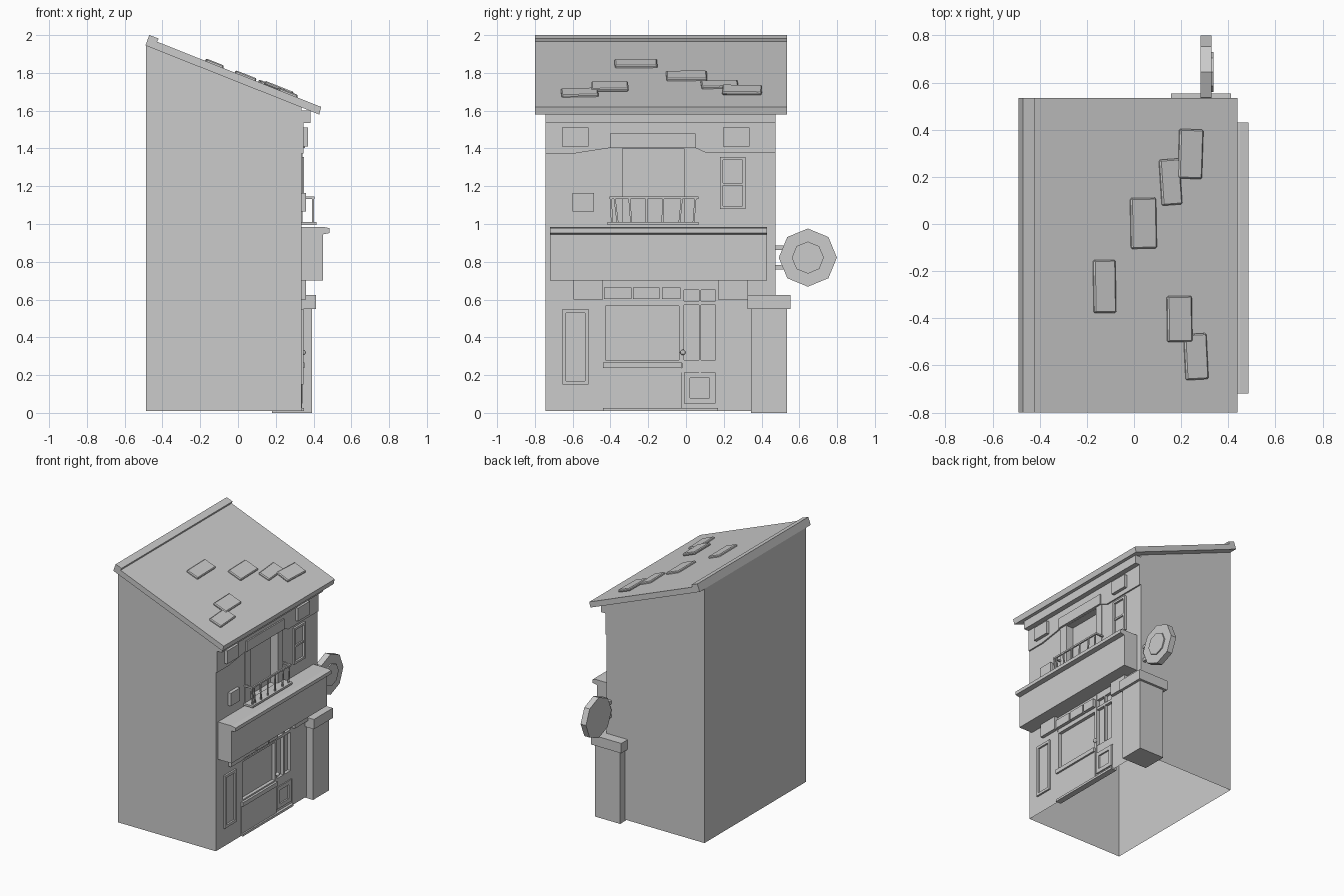
import bpy, bmesh, math
from mathutils import Vector, Matrix

if "Cube" in bpy.data.objects:
    bpy.data.objects.remove(bpy.data.objects["Cube"])

WALL = 0.335          # x of the street facade


def prism(name, pts, a, b, axis='Y'):
    """Extrude a 2D profile: axis Y takes (x, z) points, axis X takes (y, z)."""
    bm = bmesh.new()
    place = (lambda p, t: (p[0], t, p[1])) if axis == 'Y' else (lambda p, t: (t, p[0], p[1]))
    face = bm.faces.new([bm.verts.new(place(p, a)) for p in pts])
    ext = bmesh.ops.extrude_face_region(bm, geom=[face])
    move = Vector((0, b - a, 0)) if axis == 'Y' else Vector((b - a, 0, 0))
    bmesh.ops.translate(bm, vec=move,
                        verts=[v for v in ext['geom'] if isinstance(v, bmesh.types.BMVert)])
    bmesh.ops.recalc_face_normals(bm, faces=bm.faces)
    return add(name, bm)


def add(name, bm):
    me = bpy.data.meshes.new(name)
    bm.to_mesh(me)
    bm.free()
    ob = bpy.data.objects.new(name, me)
    bpy.context.collection.objects.link(ob)
    return ob


def box(name, y0, y1, z0, z1, x1, x0=WALL - 0.005):
    return prism(name, [(y0, z0), (y1, z0), (y1, z1), (y0, z1)], x0, x1, 'X')


def frame(name, y0, y1, z0, z1, w, x1, x0=WALL - 0.005):
    box(name + "_bottom", y0, y1, z0, z0 + w, x1, x0)
    box(name + "_top", y0, y1, z1 - w, z1, x1, x0)
    box(name + "_left", y0, y0 + w, z0 + w, z1 - w, x1, x0)
    box(name + "_right", y1 - w, y1, z0 + w, z1 - w, x1, x0)


# Main building shell with recesses for balcony door and shopfront, open underneath
body = prism("building_body", [(-0.488, 0.01), (WALL, 0.01), (WALL, 1.618), (-0.488, 1.945)],
             -0.745, 0.475)
cuts = [box("door_cutter", -0.335, -0.01, 1.0, 1.40, 0.5, 0.28),
        box("shop_cutter", -0.44, 0.17, 0.025, 0.70, 0.5, 0.31)]
for c in cuts:
    c.hide_render = True
    m = body.modifiers.new("recess", 'BOOLEAN')
    m.operation, m.solver, m.object = 'DIFFERENCE', 'EXACT', c
bpy.context.view_layer.objects.active = body
for m in list(body.modifiers):
    bpy.ops.object.modifier_apply(modifier=m.name)
for c in cuts:
    bpy.data.objects.remove(c)
bm = bmesh.new()
bm.from_mesh(body.data)
bmesh.ops.delete(bm, geom=[f for f in bm.faces if f.calc_center_median().z < 0.012],
                 context='FACES')
bm.to_mesh(body.data)
bm.free()

# Sloping roof with raised back lip
prism("roof", [(-0.49, 1.945), (0.43, 1.58), (0.44, 1.62), (-0.428, 1.965),
               (-0.42, 1.982), (-0.47, 2.0)], -0.8, 0.535)

# Loose roof tiles: centre x, centre y, size x, size y, yaw, lift
slope = math.atan2(0.345, 0.868)
for i, (x, y, sx, sy, yaw, lift) in enumerate([
        (0.24, 0.297, 0.10, 0.21, -2, 0.010), (0.155, 0.178, 0.085, 0.195, 4, 0.004),
        (0.04, 0.003, 0.108, 0.215, 1, 0.004), (-0.125, -0.265, 0.093, 0.225, 1, 0.004),
        (0.193, -0.403, 0.104, 0.195, 1, 0.010), (0.263, -0.563, 0.095, 0.195, 3, 0.004)]):
    bm = bmesh.new()
    bmesh.ops.create_cube(bm, size=1, matrix=Matrix.Diagonal((sx / math.cos(slope), sy, 0.02, 1)))
    bmesh.ops.bevel(bm, geom=bm.edges[:], offset=0.006, segments=1, affect='EDGES')
    tile = add(f"roof_tile_{i + 1}", bm)
    z = 1.62 + (0.44 - x) * math.tan(slope) + lift
    tile.matrix_world = (Matrix.Translation((x, y, z)) @ Matrix.Rotation(slope, 4, 'Y')
                         @ Matrix.Rotation(math.radians(yaw), 4, 'Z'))

# Cornice, stepped frieze and blocks
box("cornice", -0.745, 0.475, 1.535, 1.6, 0.385)
prism("frieze", [(-0.745, 1.372), (-0.6, 1.372), (-0.4, 1.403), (0.05, 1.403), (0.11, 1.375),
                 (0.475, 1.375), (0.475, 1.54), (-0.745, 1.54)], WALL - 0.005, 0.346, 'X')
for n, y in (("left", -0.657), ("right", 0.195)):
    box("frieze_block_" + n, y, y + 0.14, 1.41, 1.51, 0.37)
box("wall_block", -0.6, -0.488, 1.065, 1.163, 0.36)

# Balcony door surround
box("balcony_header", -0.402, 0.05, 1.402, 1.48, 0.356)
box("balcony_jamb_left", -0.402, -0.335, 1.0, 1.402, 0.342)
box("balcony_jamb_right", -0.01, 0.05, 1.0, 1.402, 0.342)

# Balcony floor and slightly bent railing
box("balcony_floor", -0.415, 0.065, 0.995, 1.01, 0.415)
box("balcony_rail", -0.405, 0.065, 1.133, 1.145, 0.404, 0.392)
for n, y in (("left", -0.405), ("right", 0.053)):
    box("balcony_side_rail_" + n, y, y + 0.012, 1.133, 1.145, 0.395)
for i, (yb, yt) in enumerate([(-0.392, -0.398), (-0.362, -0.378), (-0.29, -0.30), (-0.21, -0.21),
                              (-0.125, -0.12), (-0.035, -0.022), (0.04, 0.05)]):
    w = 0.005
    prism(f"baluster_{i + 1}", [(yb - w, 1.005), (yb + w, 1.005), (yt + w, 1.137), (yt - w, 1.137)],
          0.393, 0.402, 'X')

# Upper sash window
frame("upper_window", 0.18, 0.315, 1.08, 1.355, 0.016, 0.35)
box("upper_window_bar", 0.196, 0.299, 1.205, 1.218, 0.346)

# Shop fascia board with projecting cap
prism("fascia", [(0.33, 0.70), (0.45, 0.70), (0.45, 0.945), (0.485, 0.952),
                 (0.485, 0.978), (0.45, 0.985), (0.33, 0.985)], -0.72, 0.43)
for n, y in (("left", -0.595), ("right", 0.17)):
    box("fascia_bracket_" + n, y, y + 0.155, 0.60, 0.705, 0.36)

# Shopfront: window, transom blocks, sill, lower panel
BACK = 0.305
frame("shop_window", -0.44, -0.022, 0.265, 0.58, 0.014, 0.335, BACK)
box("transom_board", -0.44, -0.022, 0.58, 0.70, 0.33, BACK)
for i in range(3):
    y = -0.434 + i * 0.153
    box(f"transom_block_{i + 1}", y, y + [0.145, 0.14, 0.1][i], 0.602, 0.665, 0.355, BACK)
box("shop_sill", -0.44, -0.025, 0.237, 0.268, 0.352, BACK)
box("shop_lower_panel", -0.44, -0.022, 0.025, 0.237, 0.338, BACK)
box("door_step", -0.44, 0.17, 0.01, 0.027, 0.35, BACK)

# Shop door: stiles, glazing bars and bottom panel
for i, (a, b) in enumerate([(-0.022, -0.01), (0.07, 0.08), (0.155, 0.17)]):
    box(f"door_stile_{i + 1}", a, b, 0.215, 0.70, 0.335, BACK)
for i, (a, b) in enumerate([(0.65, 0.70), (0.572, 0.592), (0.215, 0.28)]):
    box(f"door_rail_{i + 1}", -0.01, 0.155, a, b, 0.333, BACK)
box("door_bottom", -0.022, 0.17, 0.027, 0.215, 0.33, BACK)
frame("door_panel", -0.01, 0.155, 0.05, 0.215, 0.03, 0.341, BACK)
bm = bmesh.new()
bmesh.ops.create_uvsphere(bm, u_segments=10, v_segments=6, radius=0.015,
                          matrix=Matrix.Translation((0.345, -0.016, 0.32)))
add("door_knob", bm)

# Notice board
frame("notice_board", -0.655, -0.515, 0.15, 0.55, 0.02, 0.348)

# Corner pillar with cap
box("pillar", 0.343, 0.535, 0.0, 0.56, 0.392, 0.18)
box("pillar_cap", 0.325, 0.553, 0.55, 0.625, 0.412, 0.158)

# Octagonal hanging sign (plain raised face) and its arms
def octagon(r):
    return [(0.645 + r * math.cos(i * math.pi / 4), 0.822 + r * math.sin(i * math.pi / 4))
            for i in range(8)]


prism("hanging_sign", octagon(0.154), 0.283, 0.328, 'X')
prism("hanging_sign_face", octagon(0.085), 0.32, 0.337, 'X')
for n, z in (("upper", 0.862), ("lower", 0.758)):
    box("sign_arm_" + n, 0.47, 0.53, z, z + 0.025, 0.318, 0.293)
